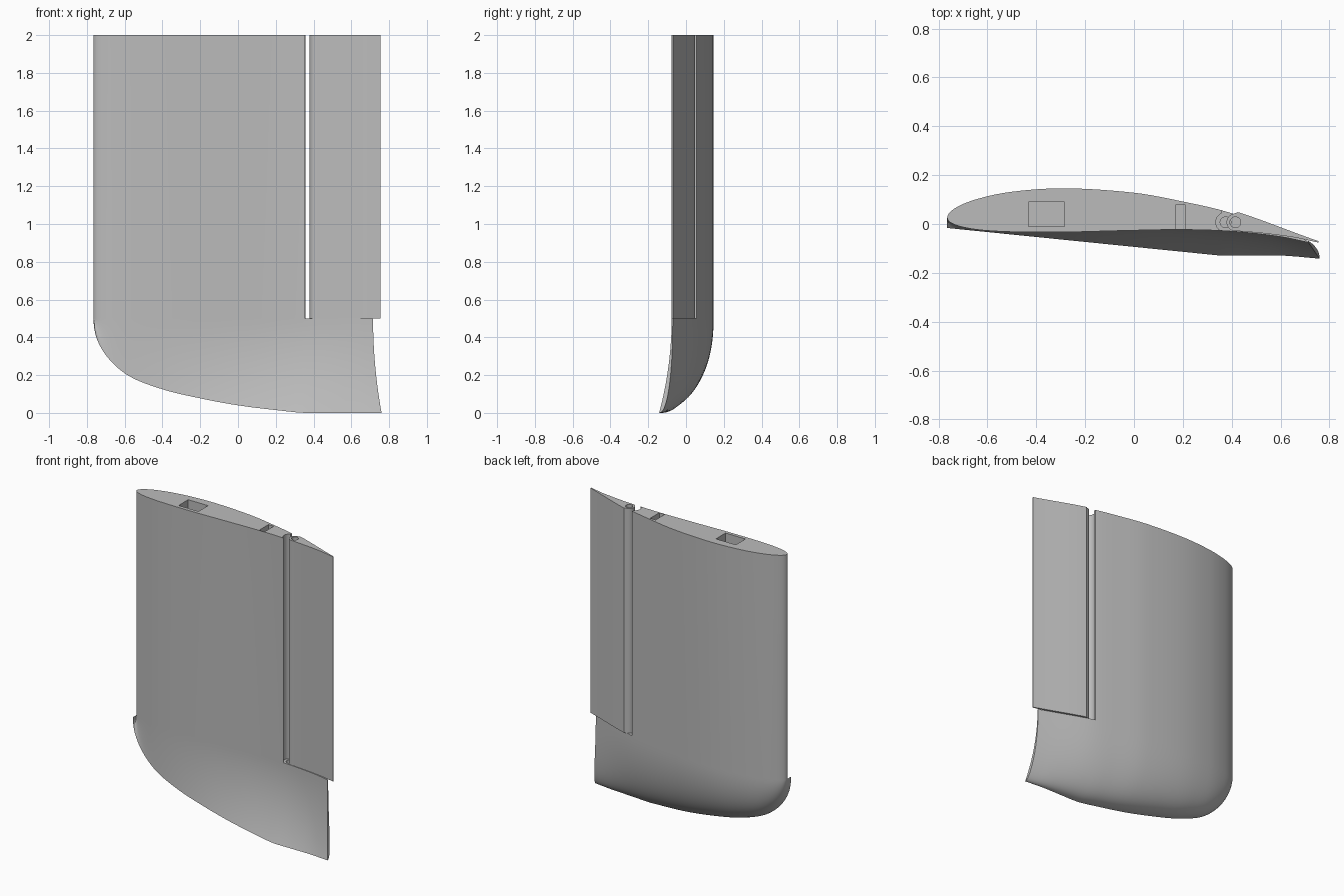
import bpy, bmesh, math

cube = bpy.data.objects.get("Cube")
if cube:
    bpy.data.objects.remove(cube, do_unlink=True)

GREY = bpy.data.materials.new("plain grey")
GREY.use_nodes = True
GREY.diffuse_color = (0.5, 0.5, 0.5, 1)
GREY.node_tree.nodes["Principled BSDF"].inputs["Base Color"].default_value = (0.5, 0.5, 0.5, 1)

NOSE, TAIL = -0.765, 0.715      # chord ends
STEP, TOP = 0.5, 2.0            # start of the tip, root height
HINGE_X, HINGE_Y, GAP = 0.375, 0.007, 0.04

# section curves as (x, value)
UPPER = [(-0.765, 0.025), (-0.74, 0.06), (-0.65, 0.1), (-0.5, 0.132), (-0.28, 0.146),
         (0, 0.128), (0.2, 0.092), (0.4, 0.044), (0.715, -0.07)]
LOWER = [(-0.765, 0.025), (-0.74, 0.0), (-0.65, -0.022), (-0.5, -0.032), (-0.28, -0.033),
         (0, -0.026), (0.2, -0.023), (0.4, -0.03), (0.6, -0.052), (0.715, -0.076)]
TIP_HEIGHT = [(-0.765, 0.5), (-0.75, 0.4), (-0.6, 0.21), (-0.4, 0.125), (-0.2, 0.077),
              (0, 0.04), (0.2, 0.015), (0.36, 0.0), (0.715, 0.0)]


def curve(points, x):
    """Smooth curve through the points, measured by root distance from the nose."""
    pts = [(math.sqrt(max(px - NOSE, 0)), v) for px, v in points]
    u = math.sqrt(max(x - NOSE, 0))
    n = len(pts) - 1
    i = next((k for k in range(n) if u <= pts[k + 1][0]), n - 1)

    def slope(k):
        a, b = pts[max(k - 1, 0)], pts[min(k + 1, n)]
        return (b[1] - a[1]) / (b[0] - a[0])
    (u0, v0), (u1, v1) = pts[i], pts[i + 1]
    h = u1 - u0
    t = min((u - u0) / h, 1)
    return ((2*t**3 - 3*t*t + 1) * v0 + (t**3 - 2*t*t + t) * h * slope(i)
            + (3*t*t - 2*t**3) * v1 + (t**3 - t*t) * h * slope(i + 1))


def tip_edge_y(x):
    """Drooped edge line of the tip."""
    line = -0.033 - 0.097 * min((x + 0.6) / 0.96, 1) - 0.012 * max((x - 0.6) / 0.115, 0)
    return min(curve(LOWER, x), line)


def make_object(name, bm):
    bmesh.ops.recalc_face_normals(bm, faces=bm.faces)
    mesh = bpy.data.meshes.new(name)
    bm.to_mesh(mesh)
    bm.free()
    mesh.materials.append(GREY)
    obj = bpy.data.objects.new(name, mesh)
    bpy.context.collection.objects.link(obj)
    return obj


def prism(name, outline, z0, z1):
    bm = bmesh.new()
    face = bm.faces.new([bm.verts.new((x, y, z0)) for x, y in outline])
    new = bmesh.ops.extrude_face_region(bm, geom=[face])["geom"]
    bmesh.ops.translate(bm, vec=(0, 0, z1 - z0),
                        verts=[v for v in new if isinstance(v, bmesh.types.BMVert)])
    return make_object(name, bm)


def arc(cx, cy, r, start, end, n):
    angles = [math.radians(start + (end - start) * k / n) for k in range(n + 1)]
    return [(cx + r * math.cos(a), cy + r * math.sin(a)) for a in angles]


def circle(cx, r):
    return arc(cx, HINGE_Y, r, 0, 360, 32)[:-1]


def box(x0, x1, y0, y1):
    return [(x0, y0), (x1, y0), (x1, y1), (x0, y1)]


def cut(obj, name, outline, z0, z1):
    cutter = prism(name, outline, z0, z1)
    cutter.hide_render = True
    mod = obj.modifiers.new(name, "BOOLEAN")
    mod.operation, mod.solver, mod.object = "DIFFERENCE", "EXACT", cutter
    bpy.context.view_layer.objects.active = obj
    bpy.ops.object.modifier_apply(modifier=name)
    bpy.data.objects.remove(cutter, do_unlink=True)


def smooth(obj):
    bpy.ops.object.select_all(action="DESELECT")
    obj.select_set(True)
    bpy.context.view_layer.objects.active = obj
    bpy.ops.object.shade_smooth_by_angle(angle=math.radians(30))


# wing with rounded, drooped tip: lofted from the root down to the tip edge
N, M = 56, 24
stations = [NOSE + (TAIL - NOSE) * (1 - math.cos(math.pi / 2 * k / N)) for k in range(N + 1)]


def ring(s, z=None):
    def point(x, upper):
        ye, yl = tip_edge_y(x), curve(LOWER, x)
        if upper:
            y = ye + (curve(UPPER, x) - ye) * (1 - s ** 2.2) ** (1 / 2.2)
        else:
            y = yl + (ye - yl) * s * s
        height = STEP - (STEP - max(curve(TIP_HEIGHT, x), 0)) * s
        flare = 0.045 * s * s * max((x - 0.36) / (TAIL - 0.36), 0)
        return (x + flare, y, height if z is None else z)
    return [point(x, True) for x in reversed(stations)] + [point(x, False) for x in stations[1:]]


rings = [ring(0, TOP)] + [ring(math.sin(math.pi / 2 * k / M)) for k in range(M + 1)]
bm = bmesh.new()
loops = [[bm.verts.new(p) for p in r] for r in rings]
for a, b in zip(loops, loops[1:]):
    for i in range(len(a)):
        j = (i + 1) % len(a)
        bm.faces.new((a[i], a[j], b[j], b[i]))
bm.faces.new(loops[0])
bmesh.ops.remove_doubles(bm, verts=bm.verts, dist=0.0002)
wing = make_object("wing", bm)

# flap bay with concave cove, hinge hole and spar pockets
cut(wing, "flap_bay", box(0.358, 1, -0.4, 0.4), STEP, TOP + 0.1)
cut(wing, "cove", circle(HINGE_X, 0.04), STEP, TOP + 0.1)
cut(wing, "hinge_hole", circle(HINGE_X, 0.022), STEP - 0.1, STEP + 0.1)
cut(wing, "front_spar_pocket", box(-0.432, -0.285, -0.01, 0.091), STEP, TOP + 0.1)
cut(wing, "rear_spar_pocket", box(0.17, 0.21, -0.02, 0.078), STEP, TOP + 0.1)
smooth(wing)

# flap with round nose, set back from the cove
xs = [HINGE_X + 0.01 + (TAIL - HINGE_X - 0.01) * k / 16 for k in range(17)]
outline = [(x + GAP, curve(UPPER, x)) for x in reversed(xs)]
outline += arc(HINGE_X + GAP, HINGE_Y, 0.036, 95, 265, 20)
outline += [(x + GAP, curve(LOWER, x)) for x in xs]
flap = prism("flap", outline, STEP, TOP)
cut(flap, "flap_hinge_hole", circle(HINGE_X + GAP, 0.022), STEP - 0.1, TOP + 0.1)
smooth(flap)
